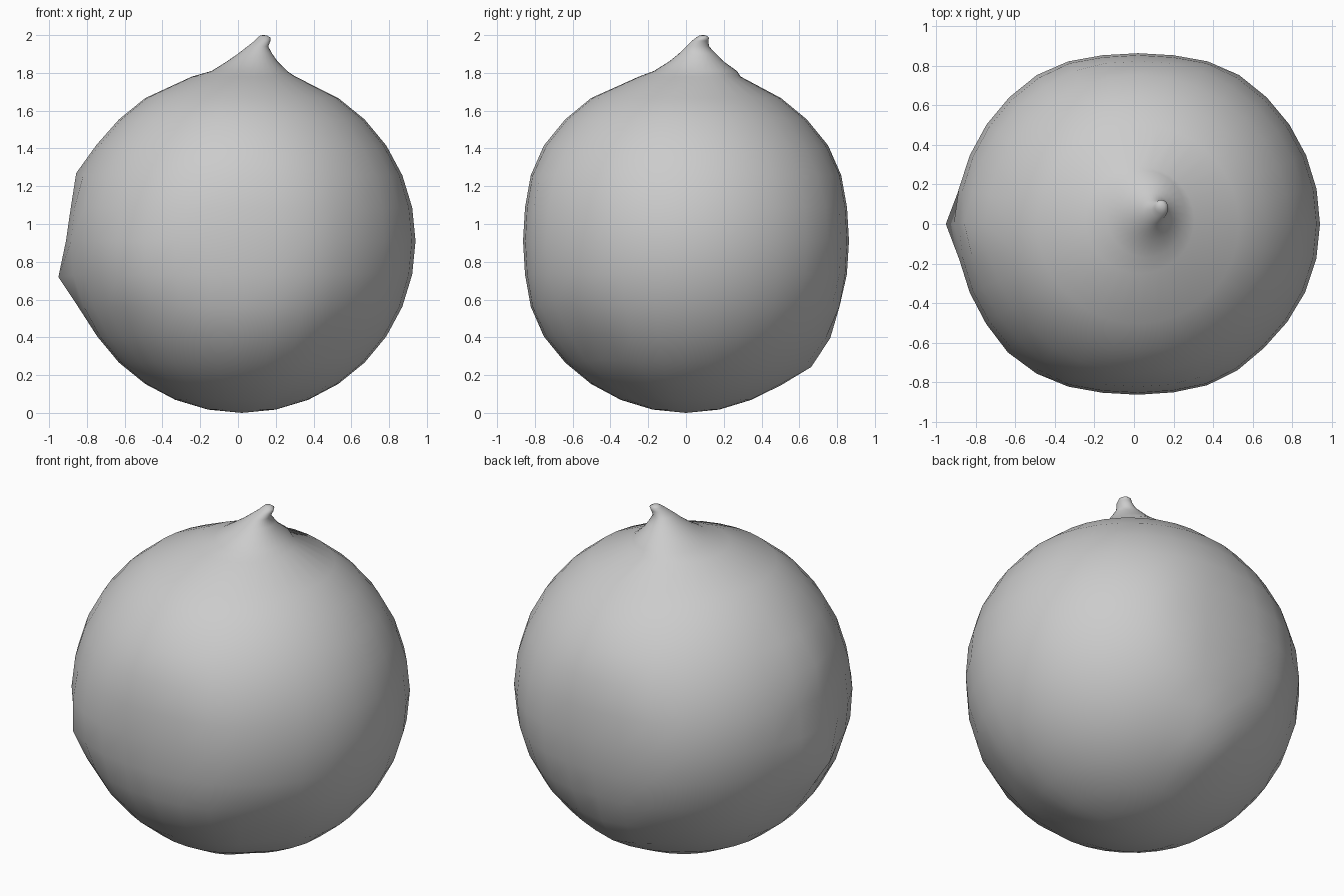
import bpy, bmesh, math
from mathutils import Vector

if "Cube" in bpy.data.objects:
    bpy.data.objects.remove(bpy.data.objects["Cube"])

SEG = 32

# rounded body rings: (z, radius x, radius y, centre x, centre y)
rings = []
for i in range(1, 14):
    a = -math.pi / 2 + i * math.radians(11.25)
    r = math.cos(a)
    rings.append((0.91 + 0.91 * math.sin(a), 0.92 * r, 0.905 * r, 0.02, 0.0))
# leaning stem rings drawn out of the top
rings += [(1.78, 0.275, 0.27, 0.03, 0.02), (1.81, 0.2, 0.22, 0.06, 0.05),
          (1.86, 0.135, 0.145, 0.075, 0.055), (1.90, 0.092, 0.10, 0.09, 0.06),
          (1.94, 0.055, 0.06, 0.105, 0.062), (1.97, 0.042, 0.043, 0.13, 0.075),
          (1.987, 0.033, 0.034, 0.138, 0.088), (1.998, 0.018, 0.018, 0.135, 0.09)]

# lumps and dents: (position, height, width)
lumps = [((-0.91, 0.02, 0.72), 0.075, 0.13), ((-0.84, 0.0, 1.28), 0.03, 0.12),
         ((-0.62, -0.64, 0.75), 0.03, 0.15), ((0.55, -0.5, 0.35), -0.03, 0.16),
         ((0.3, -0.3, 0.1), -0.02, 0.1), ((0.0, 0.67, 0.28), 0.035, 0.15),
         ((0.0, 0.83, 0.57), -0.01, 0.1), ((0.62, -0.62, 0.9), -0.02, 0.3)]


def shape(p):
    """Flatten front and back slightly, then push the lumps in or out."""
    centre = Vector((0.02, 0, 0.91))
    n = (p - centre).normalized()
    p = p.copy()
    if abs(p.y) > 0.80:
        p.y = math.copysign(0.80 + (abs(p.y) - 0.80) * 0.6, p.y)
    for pos, height, width in lumps:
        p += n * height * math.exp(-(p - Vector(pos)).length_squared / (2 * (width * 0.75) ** 2))
    return p


bm = bmesh.new()
loops = []
for z, rx, ry, cx, cy in rings:
    loops.append([bm.verts.new(shape(Vector((cx + rx * math.cos(t), cy + ry * math.sin(t), z))))
                  for t in (2 * math.pi * k / SEG for k in range(SEG))])
for lo, hi in zip(loops, loops[1:]):
    for k in range(SEG):
        j = (k + 1) % SEG
        bm.faces.new((lo[k], lo[j], hi[j], hi[k]))
# close both poles
bottom = bm.verts.new((0.02, 0, 0))
top = bm.verts.new((0.135, 0.09, 2.0))
for k in range(SEG):
    j = (k + 1) % SEG
    bm.faces.new((bottom, loops[0][j], loops[0][k]))
    bm.faces.new((top, loops[-1][k], loops[-1][j]))
for f in bm.faces:
    f.smooth = True
mesh = bpy.data.meshes.new("bulb_with_stem")
bm.to_mesh(mesh)
bm.free()
bpy.context.collection.objects.link(bpy.data.objects.new("bulb_with_stem", mesh))
